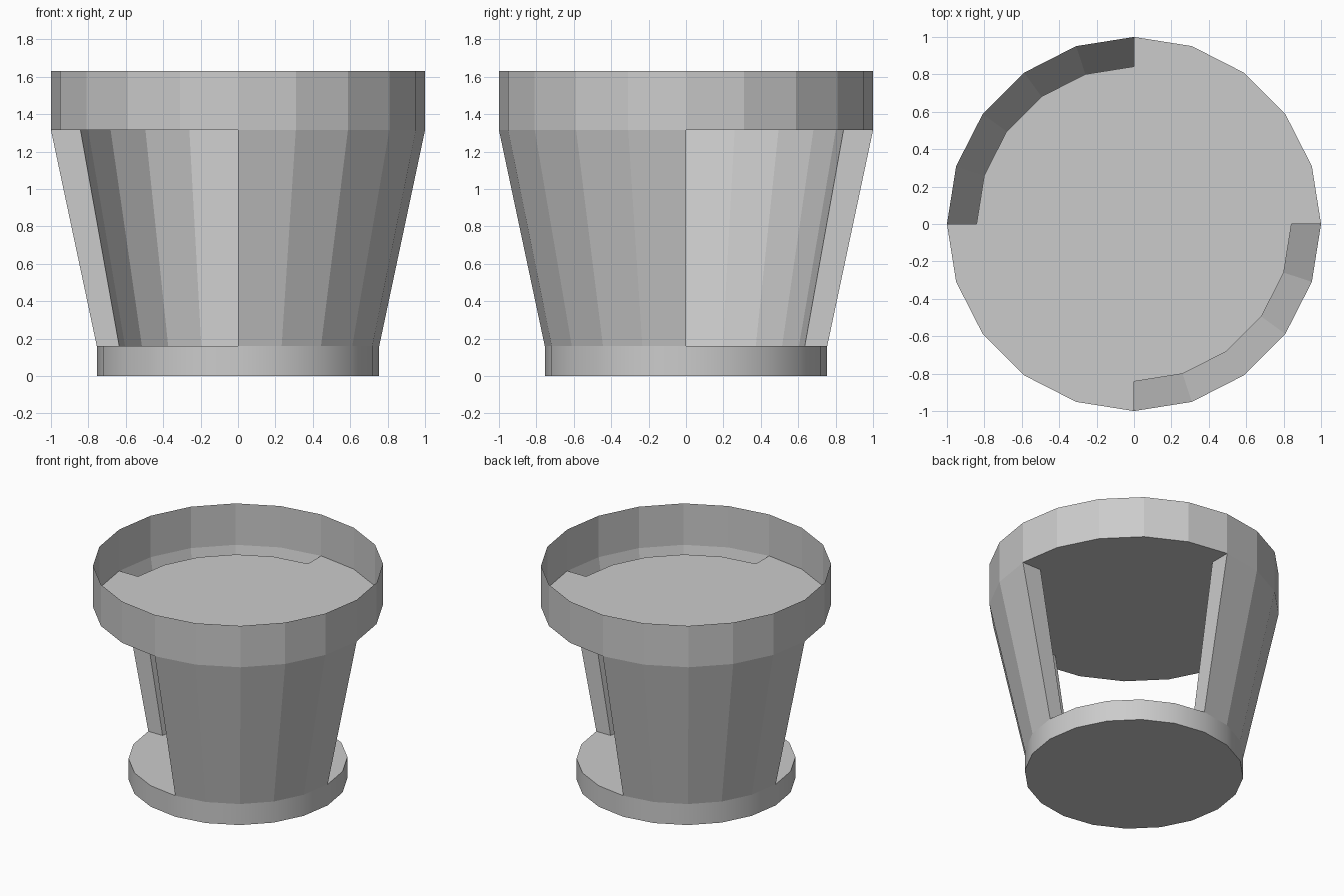
import bpy
from math import cos, sin, pi

if "Cube" in bpy.data.objects:
    bpy.data.objects.remove(bpy.data.objects["Cube"])

SIDES = 20
Q = SIDES // 4
R_BASE, R_BASE_IN, R_TOP, R_TOP_IN = 0.755, 0.635, 1.0, 0.842
Z_BASE, Z_TRAY, Z_TOP = 0.16, 1.315, 1.63


def arc(r, z, first, last):
    return [(r * cos(2 * pi * i / SIDES), r * sin(2 * pi * i / SIDES), z)
            for i in range(first, last + 1)]


def ring(r, z):
    return arc(r, z, 0, SIDES - 1)


def notched_disc(ro, ri, z):
    """Disc outline, stepped in where the two hollow walls attach."""
    pts = []
    for q in range(4):
        pts += arc(ri if q % 2 else ro, z, q * Q, (q + 1) * Q)
    return pts


def band(n, a, b):
    """Quads joining two closed loops of n points starting at index a and b."""
    return [(a + i, a + (i + 1) % n, b + (i + 1) % n, b + i) for i in range(n)]


def make(name, verts, faces):
    mesh = bpy.data.meshes.new(name)
    mesh.from_pydata(verts, [], faces)
    mesh.update()
    obj = bpy.data.objects.new(name, mesh)
    bpy.context.collection.objects.link(obj)
    return obj


# Base: smooth-sided foot with a notched top
n = SIDES
top = notched_disc(R_BASE, R_BASE_IN, Z_BASE)
verts = ring(R_BASE, 0) + ring(R_BASE, Z_BASE) + top
faces = band(n, 0, n) + [tuple(reversed(range(n))),
                         tuple(range(2 * n, 2 * n + len(top)))]
base = make("base", verts, faces)
for p in base.data.polygons[:n]:
    p.use_smooth = True

# Walls: two opposite hollow quarter shells
for q, name in ((1, "back_left_wall"), (3, "front_right_wall")):
    a, b = q * Q, (q + 1) * Q
    low = arc(R_BASE, Z_BASE, a, b) + arc(R_BASE_IN, Z_BASE, a, b)[::-1]
    high = arc(R_TOP, Z_TRAY, a, b) + arc(R_TOP_IN, Z_TRAY, a, b)[::-1]
    make(name, low + high, band(len(low), 0, len(low)))

# Tray: notched floor of the upper rim
tray = notched_disc(R_TOP, R_TOP_IN, Z_TRAY)
make("tray_floor", tray, [tuple(range(len(tray)))])

# Rim: thin open band around the top
make("rim", ring(R_TOP, Z_TRAY) + ring(R_TOP, Z_TOP), band(n, 0, n))
